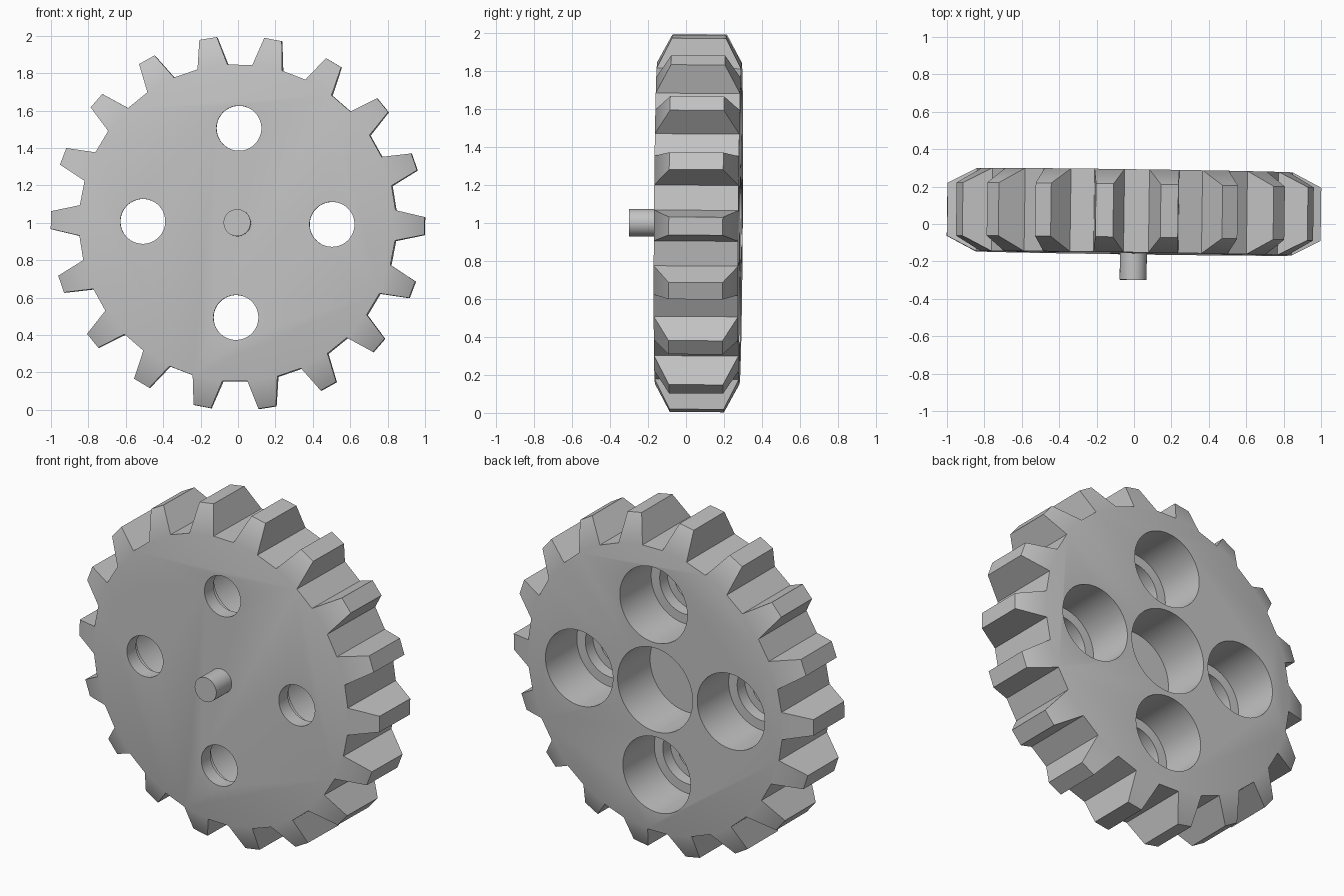
import bpy, bmesh, math
from mathutils import Matrix, Vector

if "Cube" in bpy.data.objects:
    bpy.data.objects.remove(bpy.data.objects["Cube"])

TEETH = 18
ROOT_R, TIP_R = 0.848, 1.0          # valley and tooth tip radii
ROOT_A, TIP_A = 5.5, 2.72           # half angles of a tooth, degrees
HALF, TIP_HALF = 0.222, 0.142       # half thickness at the root and at the tip
CENTRE = Vector((0, 0.065, 0.998))
TILT = (math.radians(-0.4), math.radians(0.9), math.radians(-0.8))

grey = bpy.data.materials.new("plain grey")
grey.diffuse_color = (0.55, 0.55, 0.55, 1)
grey.use_nodes = True
grey.node_tree.nodes["Principled BSDF"].inputs["Base Color"].default_value = grey.diffuse_color


def make_object(name, bm):
    bmesh.ops.recalc_face_normals(bm, faces=bm.faces)
    mesh = bpy.data.meshes.new(name)
    bm.to_mesh(mesh)
    bm.free()
    obj = bpy.data.objects.new(name, mesh)
    bpy.context.collection.objects.link(obj)
    mesh.materials.append(grey)
    return obj


def select(obj):
    bpy.ops.object.select_all(action='DESELECT')
    obj.select_set(True)
    bpy.context.view_layer.objects.active = obj


def lathe(name, steps, x=0, z=0, sides=64):
    """Closed stepped cylinder along y from (radius, y) pairs."""
    bm = bmesh.new()
    rings = []
    for r, y in steps:
        rings.append([bm.verts.new((x + r * math.cos(a), y, z + r * math.sin(a)))
                      for a in (2 * math.pi * i / sides for i in range(sides))])
    for a, b in zip(rings, rings[1:]):
        for i in range(sides):
            j = (i + 1) % sides
            bm.faces.new((a[i], a[j], b[j], b[i]))
    bm.faces.new(rings[0])
    bm.faces.new(rings[-1])
    return make_object(name, bm)


# Gear body: flat discs, with teeth that narrow towards their tips
bm = bmesh.new()


def pair(radius, angle, half):
    a = math.radians(angle)
    return [bm.verts.new((radius * math.cos(a), y, radius * math.sin(a)))
            for y in (-half, half)]


teeth = []
for i in range(TEETH):
    c = i * 360 / TEETH
    teeth.append((pair(ROOT_R, c - ROOT_A, HALF), pair(TIP_R, c - TIP_A, TIP_HALF),
                  pair(TIP_R, c + TIP_A, TIP_HALF), pair(ROOT_R, c + ROOT_A, HALF)))
for i, tooth in enumerate(teeth):
    outline = list(tooth) + [teeth[(i + 1) % TEETH][0]]
    for p, q in zip(outline, outline[1:]):      # flanks, tip and valley
        bm.faces.new((p[0], q[0], q[1], p[1]))
    for side in (0, 1):                         # sloped tooth ends
        bm.faces.new([p[side] for p in tooth])
for side in (0, 1):                             # front and back discs
    bm.faces.new([p[side] for t in teeth for p in (t[0], t[3])])
gear = make_object("gear_wheel", bm)

# Back recess and four stepped through holes
cutters = [lathe("centre_recess_cutter", [(0.25, HALF - 0.30), (0.25, 0.4)])]
for k in range(4):
    a = k * math.pi / 2
    cutters.append(lathe("stepped_hole_cutter", [
        (0.12, -0.4), (0.12, HALF - 0.36), (0.168, HALF - 0.36),
        (0.168, HALF - 0.29), (0.225, HALF - 0.29), (0.225, 0.4)],
        0.506 * math.cos(a), 0.506 * math.sin(a)))
for cutter in cutters:
    mod = gear.modifiers.new("cut", 'BOOLEAN')
    mod.operation = 'DIFFERENCE'
    mod.solver = 'EXACT'
    mod.object = cutter
    select(gear)
    bpy.ops.object.modifier_apply(modifier=mod.name)
    bpy.data.objects.remove(cutter)

# Short axle pin on the front
pin = lathe("axle_pin", [(0.072, -0.364), (0.072, -HALF + 0.04)], sides=48)

# Shade, then place with a slight tilt
for obj in (gear, pin):
    obj.location = CENTRE
    obj.rotation_euler = TILT
    select(obj)
    bpy.ops.object.shade_smooth_by_angle(angle=math.radians(30))
